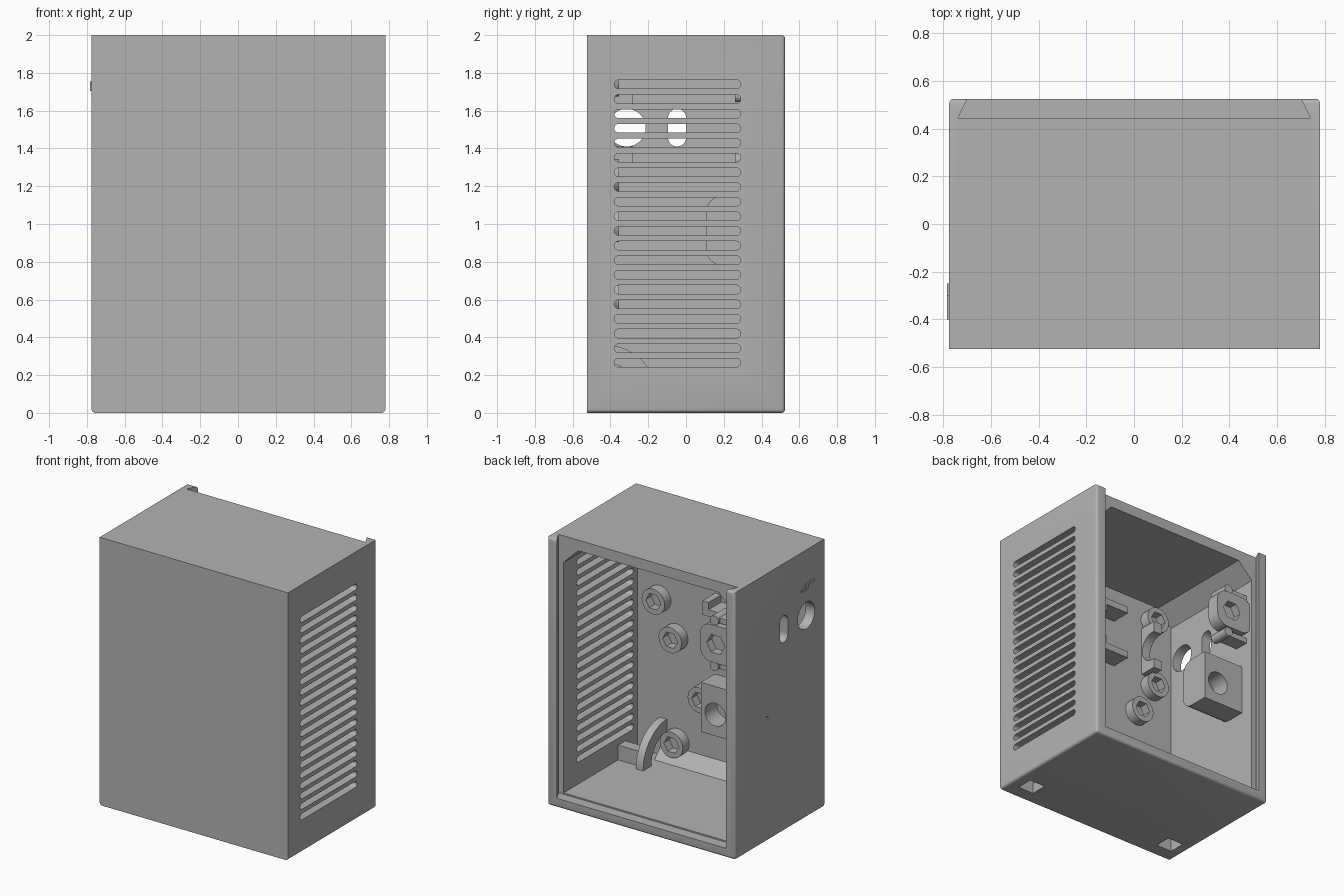
import bpy, bmesh, math
from mathutils import Vector

old = bpy.data.objects.get("Cube")
if old:
    bpy.data.objects.remove(old, do_unlink=True)

grey = bpy.data.materials.new("plain grey")
grey.use_nodes = True
tone = (0.45, 0.45, 0.45, 1)
grey.diffuse_color = tone
grey.node_tree.nodes["Principled BSDF"].inputs["Base Color"].default_value = tone


# ---------- helpers ----------
def prism(bm, pts, axis, lo, hi):
    """Extrude a 2D outline along x (y,z), y (x,z) or z (x,y)."""
    place = {"x": lambda a, b, t: (t, a, b),
             "y": lambda a, b, t: (a, t, b),
             "z": lambda a, b, t: (a, b, t)}[axis]
    low = [bm.verts.new(place(a, b, lo)) for a, b in pts]
    high = [bm.verts.new(place(a, b, hi)) for a, b in pts]
    bm.faces.new(low)
    bm.faces.new(high)
    for i in range(len(pts)):
        j = (i + 1) % len(pts)
        bm.faces.new((low[i], low[j], high[j], high[i]))


def box(bm, x0, x1, y0, y1, z0, z1):
    prism(bm, [(x0, y0), (x1, y0), (x1, y1), (x0, y1)], "z", z0, z1)


def arc(a, b, r, start=0, end=360, n=32):
    full = end - start == 360
    steps = n if full else n + 1
    return [(a + r * math.cos(math.radians(start + (end - start) * i / n)),
             b + r * math.sin(math.radians(start + (end - start) * i / n)))
            for i in range(steps)]


def rounded(a0, a1, b0, b1, r, n=8):
    """Rectangle with rounded corners; a stadium when r is half a side."""
    return (arc(a1 - r, b1 - r, r, 0, 90, n) + arc(a0 + r, b1 - r, r, 90, 180, n)
            + arc(a0 + r, b0 + r, r, 180, 270, n) + arc(a1 - r, b0 + r, r, 270, 360, n))


def make(name, bm):
    bmesh.ops.remove_doubles(bm, verts=bm.verts, dist=1e-5)
    bmesh.ops.recalc_face_normals(bm, faces=bm.faces)
    mesh = bpy.data.meshes.new(name)
    bm.to_mesh(mesh)
    bm.free()
    ob = bpy.data.objects.new(name, mesh)
    mesh.materials.append(grey)
    bpy.context.collection.objects.link(ob)
    return ob


def solid(name, pts, axis, lo, hi):
    bm = bmesh.new()
    prism(bm, pts, axis, lo, hi)
    return make(name, bm)


def block(name, *limits):
    bm = bmesh.new()
    box(bm, *limits)
    return make(name, bm)


def activate(ob):
    bpy.ops.object.select_all(action="DESELECT")
    ob.select_set(True)
    bpy.context.view_layer.objects.active = ob


def cut(ob, tool):
    mod = ob.modifiers.new("cut", "BOOLEAN")
    mod.operation, mod.solver, mod.object = "DIFFERENCE", "EXACT", tool
    activate(ob)
    bpy.ops.object.modifier_apply(modifier=mod.name)
    bpy.data.objects.remove(tool, do_unlink=True)


# ---------- case shell ----------
L, R, F, B = -0.775, 0.78, -0.525, 0.525
IX, IY, T, LEDGE = 0.70, -0.43, 0.08, 0.445

bm = bmesh.new()
box(bm, L, R, F, B, 0, 2)
bm.edges.ensure_lookup_table()
soft = []
for e in bm.edges:
    mid = (e.verts[0].co + e.verts[1].co) / 2
    if mid.y > B - 0.01 or (mid.z < 0.01 and mid.y > F + 0.01):
        soft.append(e)
bmesh.ops.bevel(bm, geom=soft, offset=0.02, segments=4, profile=0.5, affect="EDGES")
shell = make("case_shell", bm)

# Main cavity and dovetail groove for a sliding cover
cut(shell, block("cavity", -IX, IX, IY, 0.6, T, 2 - T))
slope = 0.04 / (B - LEDGE)
reach = B + 0.03
end = 0.74 - slope * (reach - LEDGE)
cut(shell, solid("groove", [(-0.737, LEDGE), (0.74, LEDGE), (end, reach), (-end, reach)],
                 "z", T - 0.01, 2.1))

# Vent slots in the left wall
bm = bmesh.new()
for i in range(20):
    z = 0.265 + i * 0.0776
    prism(bm, rounded(-0.38, 0.29, z - 0.023, z + 0.023, 0.0229, 6), "x", 0.6, 0.9)
cut(shell, make("vents", bm))

# Round, oval and pin holes in the right wall
bm = bmesh.new()
prism(bm, arc(-0.313, 1.51, 0.1), "x", -0.9, -0.6)
prism(bm, rounded(-0.095, 0.0, 1.41, 1.61, 0.0474), "x", -0.9, -0.6)
prism(bm, arc(0.148, 0.92, 0.01, n=12), "x", -0.9, -0.72)
cut(shell, make("ports", bm))

# Square cable holes in the floor
bm = bmesh.new()
for s in (-1, 1):
    box(bm, s * 0.63 - 0.065, s * 0.63 + 0.065, -0.425, -0.30, -0.1, 0.2)
cut(shell, make("cable_holes", bm))

# ---------- inner chamfers ----------
c = 0.12
for s, side in ((-1, "right"), (1, "left")):
    solid(side + "_ceiling_chamfer",
          [(s * IX, 2 - T), (s * (IX - c), 2 - T), (s * IX, 2 - T - c)], "y", IY, LEDGE)
solid("floor_chamfer", [(IY, T), (IY + 0.09, T), (IY, T + 0.09)], "x", -0.54, 0.5)

# ---------- standoffs with hex sockets ----------
spots = [(0.14, 0.615)]
for x, z in ((0.52, 1.77), (0.52, 1.25), (0.38, 1.0), (0.37, 0.22)):
    spots += [(x, z), (-x, z)]
for i, (x, z) in enumerate(spots):
    post = solid(f"standoff_{i + 1}", arc(x, z, 0.095), "y", IY - 0.02, -0.355)
    cut(post, solid("socket", arc(x, z, 0.062, n=6), "y", -0.42, -0.3))

# ---------- socket cradle behind the round port ----------
cradle = block("port_cradle", -0.50, -0.43, IY - 0.02, -0.295, 1.33, 1.70)
cut(cradle, solid("cradle_cut", arc(-0.313, 1.51, 0.11), "x", -0.6, -0.3))

# ---------- board clips on the front wall ----------
for z, name in ((1.33, "lower"), (1.69, "upper")):
    s = 1 if z < 1.5 else -1
    block(name + "_clip_shelf", -0.18, 0.06, IY - 0.02, -0.28, z - 0.025, z + 0.025)
    block(name + "_clip_lip", 0.01, 0.06, IY - 0.02, -0.28,
          min(z, z + s * 0.08), max(z, z + s * 0.08))

# ---------- large mounting block on the right wall ----------
outline = (arc(0.195, 1.06, 0.09, 90, 180, 8) + arc(0.195, 0.87, 0.09, 180, 270, 8)
           + [(0.34, 0.78), (0.34, 1.15)])
mount = solid("mounting_block", outline, "x", -IX - 0.02, -0.36)
cut(mount, solid("bore", arc(-0.48, 0.94, 0.085), "y", 0.2, 0.5))

# ---------- rear boss with hex socket and two pins ----------
boss = solid("rear_boss", rounded(-0.72, -0.41, 1.37, 1.65, 0.09), "y", 0.32, 0.42)
cut(boss, solid("boss_socket", arc(-0.54, 1.51, 0.075, n=6), "y", 0.36, 0.5))
for z, name in ((1.34, "lower"), (1.68, "upper")):
    solid(name + "_boss_pin", arc(-0.52, z, 0.035, n=20), "y", 0.26, 0.41)
    block(name + "_pin_web", -IX - 0.02, -0.52, 0.28, 0.39, z - 0.02, z + 0.02)

# ---------- cable guides beside the floor holes ----------
fin = ([(IY - 0.02, T - 0.02)] + arc(IY, T, 0.28, 0, 90, 16))
for s, side in ((-1, "right"), (1, "left")):
    a, b = sorted((s * 0.46, s * 0.52))
    guide = solid(side + "_cable_fin", fin, "x", a, b)
    cut(guide, solid("fin_hole", arc(IY + 0.02, T + 0.02, 0.16), "x", a - 0.1, b + 0.1))
    a, b = sorted((s * 0.5, s * (IX + 0.02)))
    block(side + "_cable_bar", a, b, -0.285, -0.20, T - 0.02, 0.19)

# ---------- raised mark above the round port ----------
bm = bmesh.new()
box(bm, L - 0.008, L + 0.01, -0.40, -0.30, 1.735, 1.755)
box(bm, L - 0.008, L + 0.01, -0.325, -0.305, 1.705, 1.735)
box(bm, L - 0.008, L + 0.01, -0.305, -0.25, 1.705, 1.72)
make("raised_mark", bm)

for ob in list(bpy.context.scene.objects):
    if ob.type == "MESH" and grey.name in ob.data.materials:
        activate(ob)
        bpy.ops.object.shade_smooth_by_angle(angle=math.radians(30))
